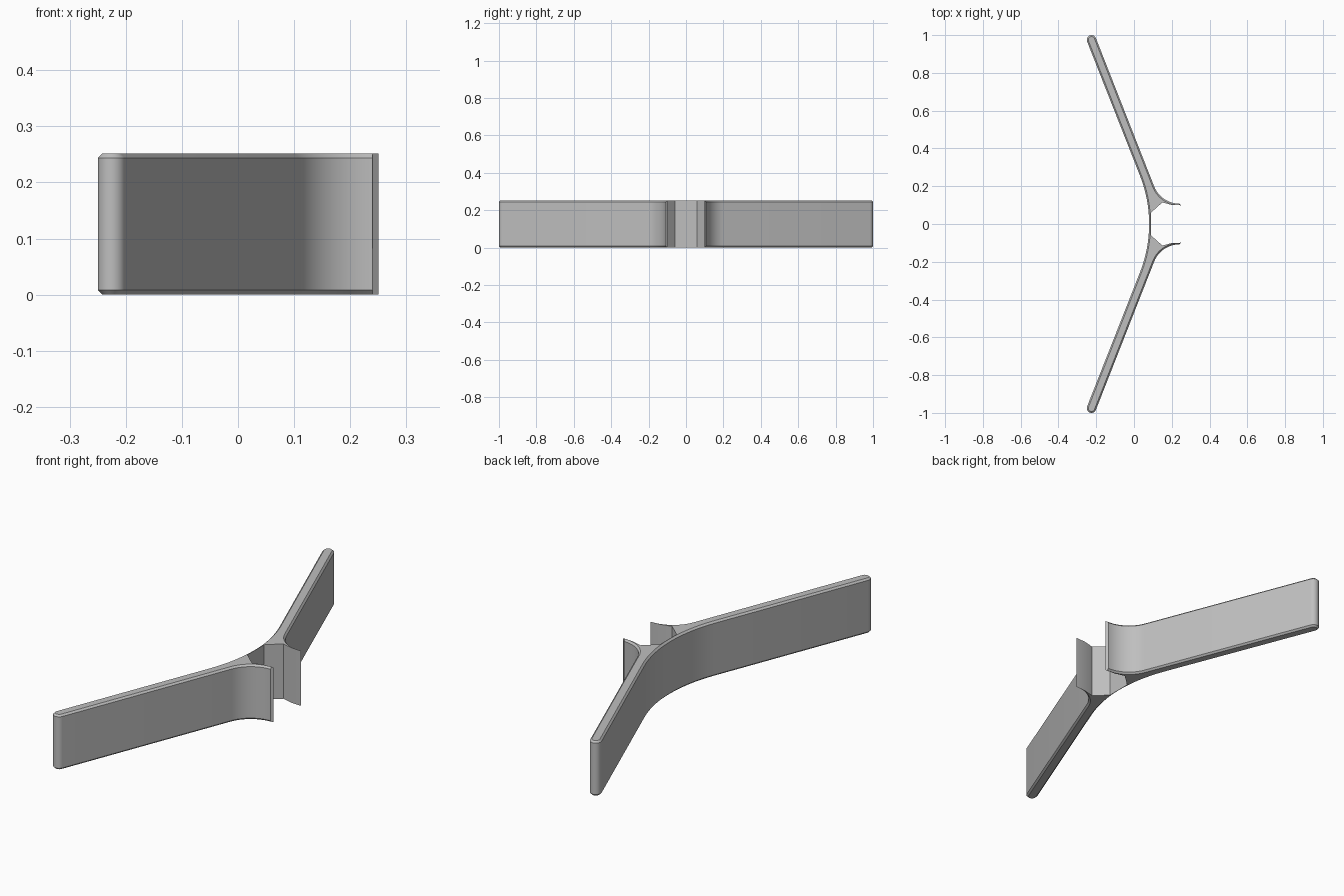
import bpy
import bmesh
from math import cos, sin, radians
from mathutils import Vector

if "Cube" in bpy.data.objects:
    bpy.data.objects.remove(bpy.data.objects["Cube"])

HEIGHT = 0.252
CHAMFER = 0.008
SWEEP = 21.5  # backward lean of each arm in degrees


def arc(x, y, r, start, end, steps):
    """Points on a circular arc, angles in degrees."""
    angles = [radians(start + (end - start) * i / steps) for i in range(steps + 1)]
    return [Vector((x + r * cos(a), y + r * sin(a))) for a in angles]


def mirrored(points):
    return [Vector((p.x, -p.y)) for p in reversed(points)]


# Outer outline of one half: curved back, rounded arm end, flared lip
half = arc(-0.62, 0, 0.70, 0, SWEEP, 8)
half += arc(-0.225, 0.975, 0.025, 180 + SWEEP, SWEEP, 12)
half += arc(0.24, 0.251, 0.143, 180 + SWEEP, 270, 14)
outer = mirrored(half[1:]) + half

# Sharp inner pocket between the two lips
pocket_half = [Vector(p) for p in ((0.25, 0.099), (0.20, 0.101), (0.15, 0.114), (0.09, 0.06))]
pocket = pocket_half + mirrored(pocket_half)

# Outer outline pulled inward for the chamfered rims
inset = []
for i, p in enumerate(outer):
    t = (outer[min(i + 1, len(outer) - 1)] - outer[max(i - 1, 0)]).normalized()
    inset.append(p + Vector((t.y, -t.x)) * CHAMFER)

# Stack the outlines into a closed solid
bm = bmesh.new()
rings = []
for outline, z in ((inset, 0), (outer, CHAMFER), (outer, HEIGHT - CHAMFER), (inset, HEIGHT)):
    ring = [bm.verts.new((p.x, p.y, z)) for p in outline]
    # The pocket walls run the full height without a chamfer
    pocket_z = 0 if z < HEIGHT / 2 else HEIGHT
    if outline is inset:
        ring += [bm.verts.new((p.x, p.y, pocket_z)) for p in pocket]
    rings.append(ring)

bottom, low, high, top = rings
n = len(outer)
for a, b in ((bottom, low), (low, high), (high, top)):
    for i in range(n - 1):
        bm.faces.new((a[i], a[i + 1], b[i + 1], b[i]))
for i in range(n, len(top) - 1):
    bm.faces.new((bottom[i], bottom[i + 1], top[i + 1], top[i]))
# Narrow end faces of the lips
for edge, tip in ((n - 1, n), (0, len(top) - 1)):
    bm.faces.new((bottom[edge], low[edge], high[edge], top[edge], top[tip], bottom[tip]))
bm.faces.new(top)
bm.faces.new(bottom)
bmesh.ops.triangulate(bm, faces=[f for f in bm.faces if len(f.verts) > 6])
bmesh.ops.recalc_face_normals(bm, faces=bm.faces)

mesh = bpy.data.meshes.new("winged_bracket")
bm.to_mesh(mesh)
bm.free()
bracket = bpy.data.objects.new("winged_bracket", mesh)
bpy.context.collection.objects.link(bracket)

# Plain grey finish
grey = bpy.data.materials.new("light_grey")
grey.use_nodes = True
grey.diffuse_color = (0.52, 0.52, 0.52, 1)
grey.node_tree.nodes["Principled BSDF"].inputs["Base Color"].default_value = grey.diffuse_color
mesh.materials.append(grey)

bpy.ops.object.select_all(action="DESELECT")
bracket.select_set(True)
bpy.context.view_layer.objects.active = bracket
bpy.ops.object.shade_smooth_by_angle(angle=radians(25))
